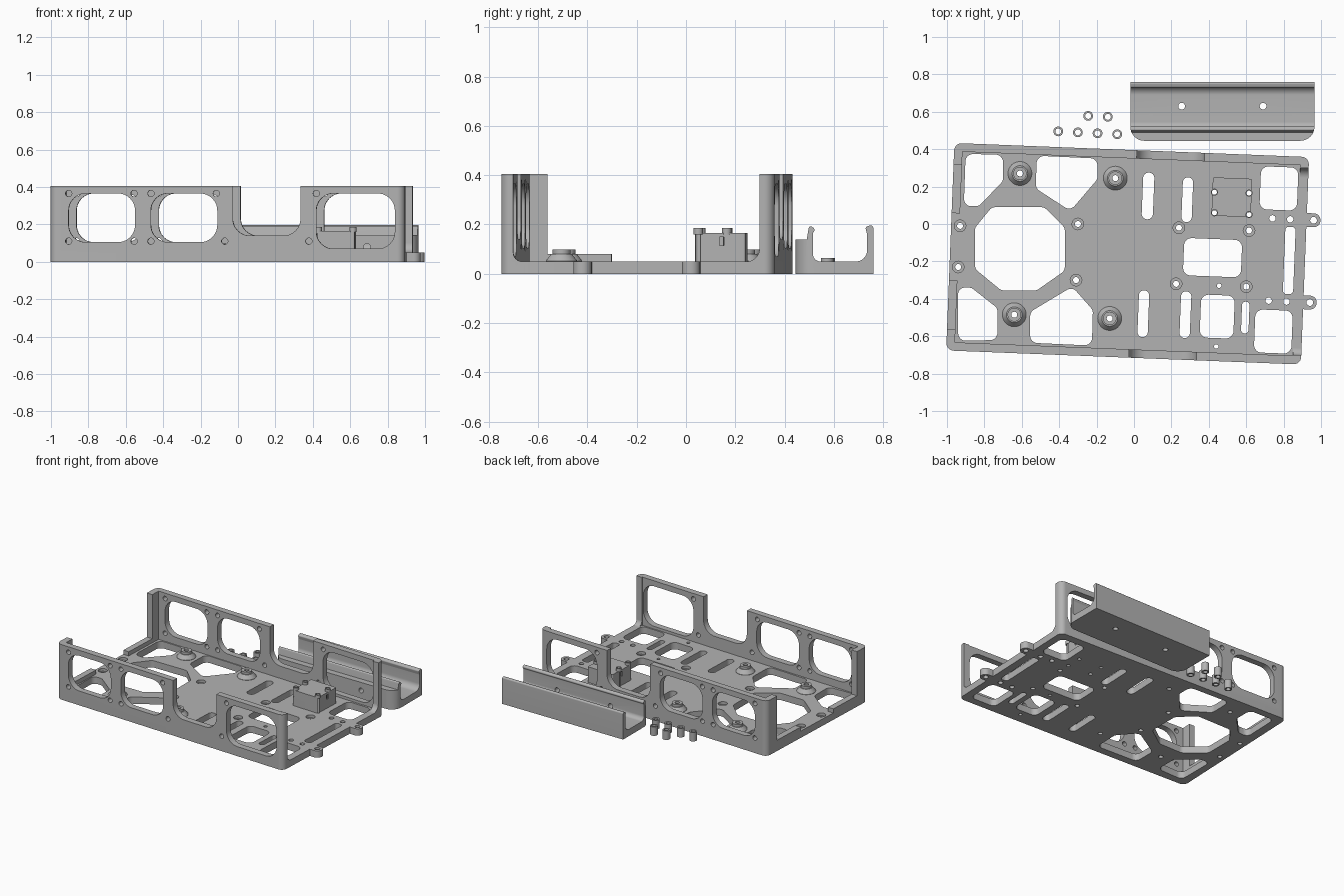
import bpy
import bmesh
import math
from mathutils import Vector

default_cube = bpy.data.objects.get("Cube")
if default_cube:
    bpy.data.objects.remove(default_cube, do_unlink=True)

grey = bpy.data.materials.new("plain_grey")
grey.use_nodes = True
grey.diffuse_color = (0.45, 0.45, 0.45, 1)
grey.node_tree.nodes["Principled BSDF"].inputs["Base Color"].default_value = grey.diffuse_color

# Tray placement: slightly turned on the ground
ANGLE = -0.0396
CENTRE = Vector((-0.034, -0.159))
HALF_X, HALF_Y = 0.949, 0.555
FLOOR, TOP, WALL = 0.05, 0.405, 0.045


def local(x, y):
    """Ground position to the tray's own frame."""
    dx, dy = x - CENTRE.x, y - CENTRE.y
    c, s = math.cos(ANGLE), math.sin(ANGLE)
    return (c * dx + s * dy, c * dy - s * dx)


def rounded(points, radius, steps=8):
    """Round polygon corners; radius is one number or one per corner."""
    pts = [Vector(p) for p in points]
    result = []
    for i, p in enumerate(pts):
        r = radius[i] if isinstance(radius, (list, tuple)) else radius
        to_a, to_b = pts[i - 1] - p, pts[(i + 1) % len(pts)] - p
        if r <= 0:
            result.append(p)
            continue
        a, b = to_a.normalized(), to_b.normalized()
        half = a.angle(b) / 2
        t = min(r / math.tan(half), to_a.length * 0.49, to_b.length * 0.49)
        r = t * math.tan(half)
        middle = p + (a + b).normalized() * (r / math.sin(half))
        start, end = p + a * t - middle, p + b * t - middle
        for k in range(steps + 1):
            f = k / steps
            result.append(middle + (start * (1 - f) + end * f).normalized() * r)
    return result


def rect(x0, x1, y0, y1):
    return [(x0, y0), (x1, y0), (x1, y1), (x0, y1)]


def box_at(centre, width, depth):
    x, y = centre
    return rect(x - width / 2, x + width / 2, y - depth / 2, y + depth / 2)


def circle(centre, r, n=24):
    x, y = centre
    return [(x + r * math.cos(math.tau * k / n), y + r * math.sin(math.tau * k / n))
            for k in range(n)]


def finish(name, bm):
    bmesh.ops.recalc_face_normals(bm, faces=bm.faces)
    mesh = bpy.data.meshes.new(name)
    bm.to_mesh(mesh)
    bm.free()
    mesh.materials.append(grey)
    ob = bpy.data.objects.new(name, mesh)
    bpy.context.collection.objects.link(ob)
    return ob


def prism(name, outline, low, high, axis="z"):
    """Extrude a 2D outline along an axis."""
    place = {"z": lambda a, b, h: (a, b, h),
             "y": lambda a, b, h: (a, h, b),
             "x": lambda a, b, h: (h, a, b)}[axis]
    bm = bmesh.new()
    lower = [bm.verts.new(place(p[0], p[1], low)) for p in outline]
    upper = [bm.verts.new(place(p[0], p[1], high)) for p in outline]
    bm.faces.new(lower)
    bm.faces.new(upper)
    for i in range(len(lower)):
        bm.faces.new((lower[i - 1], lower[i], upper[i], upper[i - 1]))
    return finish(name, bm)


def lathe(name, profile, centre, n=32):
    """Spin a closed (radius, height) profile."""
    bm = bmesh.new()
    rings = [[bm.verts.new((centre[0] + r * math.cos(math.tau * k / n),
                            centre[1] + r * math.sin(math.tau * k / n), z))
              for r, z in profile] for k in range(n)]
    for k in range(n):
        for j in range(len(profile)):
            bm.faces.new((rings[k - 1][j - 1], rings[k][j - 1], rings[k][j], rings[k - 1][j]))
    return finish(name, bm)


def carve(ob, cutters, operation="DIFFERENCE"):
    for c in cutters:
        mod = ob.modifiers.new("carve", "BOOLEAN")
        mod.operation, mod.solver, mod.object = operation, "EXACT", c
    graph = bpy.context.evaluated_depsgraph_get()
    mesh = bpy.data.meshes.new_from_object(ob.evaluated_get(graph))
    ob.modifiers.clear()
    ob.data = mesh


helpers = []


def cutter(outline, low=-0.1, high=0.3, axis="z"):
    ob = prism("cutter", outline, low, high, axis)
    ob.hide_render = True
    helpers.append(ob)
    return ob


tray = []
footprint = rounded(rect(-HALF_X, HALF_X, -HALF_Y, HALF_Y), 0.04)

# Floor plate with weight-saving cutouts
cuts = []
polygons = [
    [(-.76, .09), (-.48, .09), (-.37, -.02), (-.37, -.25), (-.52, -.355), (-.71, -.355), (-.85, -.24), (-.85, -.02)],
    [(-.9, .375), (-.7, .37), (-.7, .23), (-.83, .095), (-.91, .095)],
    [(-.52, .365), (-.195, .35), (-.195, .24), (-.34, .07), (-.525, .19)],
    [(-.94, -.34), (-.87, -.34), (-.73, -.45), (-.73, -.62), (-.94, -.625)],
    [(-.555, -.47), (-.33, -.335), (-.22, -.46), (-.225, -.65), (-.555, -.635)],
]
for poly in polygons:
    cuts.append(cutter(rounded([local(*p) for p in poly], 0.04)))

# Slots and rectangular openings: x, y, width, depth, corner radius
openings = [
    (.075, .15, .06, .25, .03), (.285, .13, .055, .24, .03),
    (.05, -.48, .055, .25, .03), (.275, -.485, .055, .25, .03),
    (.83, -.195, .055, .36, .02), (.595, -.5, .04, .17, .02),
    (.42, -.18, .31, .2, .04), (.445, -.495, .18, .23, .04),
    (.775, .19, .2, .23, .04), (.745, -.575, .2, .23, .04),
]
for x, y, w, d, r in openings:
    cuts.append(cutter(rounded(box_at(local(x, y), w, d), r)))

# Counterbored screw holes
for x, y in [(-.93, -.01), (-.94, -.23), (-.3, 0), (-.31, -.3),
             (.24, -.02), (.615, -.035), (.225, -.32), (.6, -.335)]:
    cuts.append(cutter(circle(local(x, y), 0.031), 0.03))
    cuts.append(cutter(circle(local(x, y), 0.016)))

# Plain holes
for x, y in [(.74, .03), (.835, .025), (.72, -.41), (.815, -.415)]:
    cuts.append(cutter(circle(local(x, y), 0.017)))
for x, y in [(.455, -.33), (.44, -.655)]:
    cuts.append(cutter(circle(local(x, y), 0.012)))

# Raised mounting bosses
bosses = [local(*p) for p in [(-.61, .27), (-.1, .245), (-.64, -.485), (-.13, -.505)]]
for centre in bosses:
    cuts.append(cutter(circle(centre, 0.016)))
    tray.append(lathe("mounting_boss", [(.016, .045), (.064, .045), (.064, .052), (.042, .08),
                                        (.036, .08), (.036, .098), (.016, .098)], centre))

# Connector block with four hollow pegs
block_centre = local(.523, .143)
pegs = [local(*p) for p in [(.43, .17), (.615, .165), (.43, .06), (.615, .05)]]
peg_holes = [cutter(circle(p, 0.013)) for p in pegs]
block = prism("connector_block", rounded(box_at(block_centre, .21, .205), .008), FLOOR - .002, .165)
side_slots = [cutter(box_at((p[0] + math.copysign(.03, p[0] - block_centre[0]), p[1] - .02), .05, .018), .115, .15)
              for p in pegs]
carve(block, peg_holes + side_slots)
tray.append(block)
for p in pegs:
    tray.append(lathe("block_peg", [(.013, .16), (.019, .16), (.019, .185), (.013, .185)], p))

plate = prism("floor_plate", footprint, 0, FLOOR)
carve(plate, cuts + peg_holes)
tray.append(plate)

# Mounting tabs on the right-hand end
for x, y in [(.96, .02), (.94, -.42)]:
    u, v = local(x, y)
    outline = rounded(rect(HALF_X - .01, u + .037, v - .037, v + .037), [0, .036, .036, 0])
    tab = prism("mounting_tab", outline, 0, FLOOR)
    carve(tab, [cutter(circle((u, v), 0.018))])
    tray.append(tab)

# Long side walls with a gap, three windows and screw holes
GAP0, GAP1, GAP_Z = 0.028, 0.39, 0.14
wall_outline = rounded(
    [(-HALF_X, 0), (HALF_X, 0), (HALF_X, TOP), (GAP1, TOP), (GAP1, GAP_Z),
     (GAP0, GAP_Z), (GAP0, TOP), (-HALF_X, TOP)],
    [0, 0, 0, 0, .09, .09, 0, 0])
windows = [cutter(rounded(rect(*w), 0.09), -1, 1, "y") for w in
           [(-.85, -.495, .105, .365), (-.41, -.055, .105, .365), (.475, .895, .07, .365)]]
windows += [cutter(circle(h, 0.017, 16), -1, 1, "y") for h in
            [(-.85, .365), (-.5, .365), (-.85, .11), (-.5, .11), (-.41, .365),
             (-.06, .365), (-.41, .11), (-.015, .11), (.475, .365), (.435, .11)]]
envelope = cutter(footprint, -0.1, 1)
for side, sign, reach, fillet in [("front", -1, .05, .07), ("rear", 1, .06, .1)]:
    edge = sign * HALF_Y
    inner = edge - sign * WALL
    wall = prism(side + "_wall", wall_outline, min(edge, inner), max(edge, inner), "y")
    carve(wall, windows)
    carve(wall, [envelope], "INTERSECT")

    # Filleted end return on the right-hand end
    stop = edge - sign * reach
    foot = stop - sign * fillet * 1.05
    profile = rounded([(edge, 0), (edge, TOP), (stop, TOP), (stop, FLOOR), (foot, FLOOR), (foot, 0)],
                      [0, 0, 0, fillet, 0, 0])
    end = prism(side + "_right_return", profile, HALF_X - WALL, HALF_X, "x")
    carve(end, [envelope], "INTERSECT")

    # Corner post stepping down to a low ledge on the left-hand end
    post, tail = edge - sign * .115, edge - sign * .375
    profile = [(edge, 0), (edge, TOP), (post, TOP), (post, .08), (tail, .08), (tail, 0)]
    corner = prism(side + "_left_post", profile, -HALF_X, -HALF_X + WALL, "x")
    carve(corner, [envelope], "INTERSECT")
    tray += [wall, end, corner]

for ob in tray:
    ob.location = (CENTRE.x, CENTRE.y, 0)
    ob.rotation_euler.z = ANGLE

# Separate cable channel: U profile with hooked lips
channel_profile = rounded(
    [(.445, 0), (.76, 0), (.76, .2), (.727, .19), (.735, .16), (.735, FLOOR), (.515, FLOOR),
     (.515, .165), (.525, .18), (.5, .2), (.49, .14), (.445, .14)],
    [0, 0, .01, .01, .01, .045, .03, .01, .01, .01, 0, 0])
channel = prism("cable_channel", channel_profile, -.02, .965, "x")
channel_cuts = [cutter(circle((x, .63), .018)) for x in (.255, .69)]
channel_cuts += [cutter(circle((x, .08), .018), .4, .6, "y") for x in (.255, .69)]
carve(channel, channel_cuts)
carve(channel, [cutter(rounded(rect(-.02, .965, .445, .77), [.075, .075, 0, 0]), -.1, 1)], "INTERSECT")

# Loose spacers
for x, y in [(-.405, .495), (-.3, .49), (-.195, .485), (-.09, .48), (-.245, .578), (-.14, .573)]:
    lathe("spacer", [(.016, 0), (.026, 0), (.026, .065), (.016, .065)], (x, y), 24)

for ob in helpers:
    bpy.data.objects.remove(ob, do_unlink=True)

# Smooth curved faces, keep sharp edges
bpy.ops.object.select_all(action="DESELECT")
for ob in bpy.context.scene.objects:
    if ob.type == "MESH":
        ob.select_set(True)
        bpy.context.view_layer.objects.active = ob
bpy.ops.object.shade_smooth_by_angle(angle=math.radians(30))
